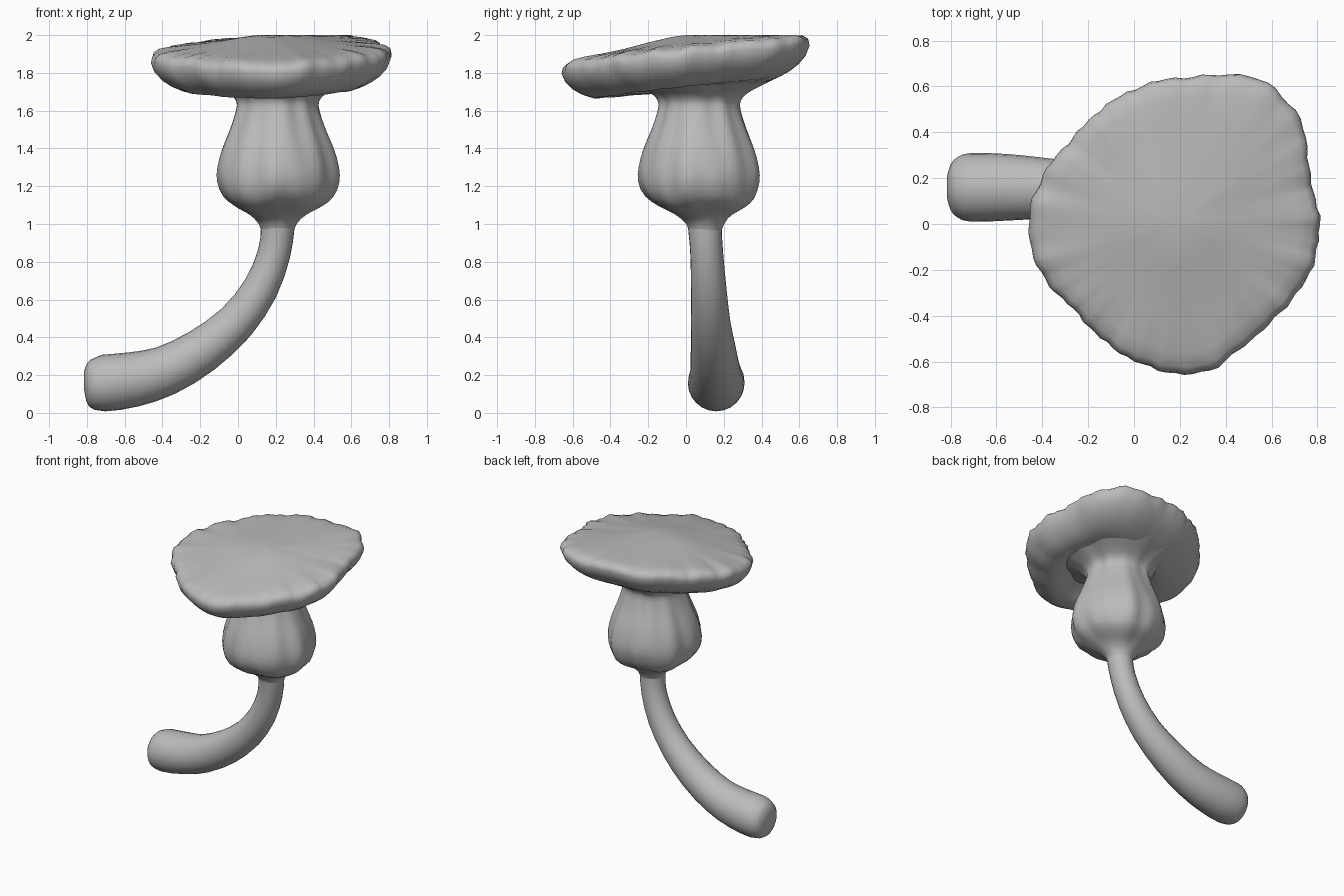
import bpy
import bmesh
from math import sin, cos, pi, radians
from mathutils import Vector

default_cube = bpy.data.objects.get("Cube")
if default_cube:
    bpy.data.objects.remove(default_cube, do_unlink=True)

# One plain clay grey for the whole model
clay = bpy.data.materials.new("clay_grey")
clay.use_nodes = True
clay.diffuse_color = (0.5, 0.5, 0.5, 1)
clay.node_tree.nodes["Principled BSDF"].inputs["Base Color"].default_value = clay.diffuse_color


def loft(name, rings, angle):
    """Skin a list of equal-length point rings and close both ends."""
    bm = bmesh.new()
    loops = [[bm.verts.new(point) for point in ring] for ring in rings]
    count = len(loops[0])
    for lower, upper in zip(loops, loops[1:]):
        for i in range(count):
            j = (i + 1) % count
            bm.faces.new((lower[i], lower[j], upper[j], upper[i]))
    for loop in (loops[0], loops[-1]):
        centre = sum((v.co for v in loop), Vector()) / count
        hub = bm.verts.new(centre)
        for i in range(count):
            bm.faces.new((loop[i], loop[(i + 1) % count], hub))
    bmesh.ops.recalc_face_normals(bm, faces=bm.faces)
    mesh = bpy.data.meshes.new(name)
    bm.to_mesh(mesh)
    bm.free()
    mesh.materials.append(clay)
    obj = bpy.data.objects.new(name, mesh)
    bpy.context.collection.objects.link(obj)
    bpy.ops.object.select_all(action="DESELECT")
    obj.select_set(True)
    bpy.context.view_layer.objects.active = obj
    bpy.ops.object.shade_smooth_by_angle(angle=radians(angle))
    return obj


def turns(count):
    return [2 * pi * i / count for i in range(count)]


def catmull(a, b, c, d, t):
    return b + t * (c - a + t * (2 * a - 5 * b + 4 * c - d + t * (3 * (b - c) + d - a))) / 2


def refine(points):
    """Add a smooth midpoint between neighbouring control points."""
    last = len(points) - 1
    result = []
    for k in range(last):
        near = [points[min(max(k + o, 0), last)] for o in (-1, 0, 1, 2)]
        result += [tuple(catmull(*column, t) for column in zip(*near)) for t in (0, 0.5)]
    return result + [points[last]]


# Curved stem: x, y, z and radius along its centre line
stem_path = refine([
    (-0.815, 0.16, 0.165, 0.05), (-0.80, 0.16, 0.165, 0.10),
    (-0.77, 0.16, 0.163, 0.132), (-0.71, 0.16, 0.158, 0.15),
    (-0.55, 0.16, 0.178, 0.145), (-0.38, 0.155, 0.225, 0.132),
    (-0.19, 0.145, 0.33, 0.12), (-0.01, 0.13, 0.48, 0.105),
    (0.12, 0.12, 0.66, 0.094), (0.19, 0.11, 0.84, 0.087),
    (0.21, 0.10, 0.98, 0.089), (0.21, 0.09, 1.1, 0.1),
])
stem_rings = []
for k, (x, y, z, radius) in enumerate(stem_path):
    centre = Vector((x, y, z))
    ahead = Vector(stem_path[min(k + 1, len(stem_path) - 1)][:3])
    behind = Vector(stem_path[max(k - 1, 0)][:3])
    tangent = (ahead - behind).normalized()
    side = (Vector((0, 1, 0)) - tangent * tangent.y).normalized()
    normal = tangent.cross(side)
    stem_rings.append([centre + radius * (cos(a) * side + sin(a) * normal) for a in turns(24)])
loft("stem", stem_rings, 60)

# Swollen bulb with soft vertical folds, flaring out under the cap
bulb_profile = refine([
    (0.94, 0.08), (1.0, 0.1), (1.05, 0.155), (1.09, 0.23), (1.14, 0.288),
    (1.22, 0.318), (1.3, 0.317), (1.4, 0.292), (1.5, 0.252),
    (1.6, 0.219), (1.65, 0.217), (1.69, 0.25), (1.73, 0.32), (1.77, 0.4),
])
bulb_rings = []
for z, radius in bulb_profile:
    swell = min(1, max(0, (z - 1) * 6))
    middle = 0.102 - 0.027 * swell
    ring = []
    for a in turns(60):
        folds = 0.6 * sin(5 * a + 2 * z) + 0.5 * sin(9 * a - 3 * z + 1) + 0.4 * sin(13 * a + 4 * z)
        r = radius * (1 + 0.035 * swell * folds)
        lift = 0.02 * sin(4 * a + 1) * swell * max(0, 1.3 - z) * 4
        ring.append(Vector((0.21 + r * cos(a), middle + r * sin(a), z + lift)))
    bulb_rings.append(ring)
loft("bulb", bulb_rings, 50)

# Cap outline: radius at every twentieth degree, counted from +x
outline = [0.63, 0.625, 0.71, 0.73, 0.655, 0.625, 0.60, 0.585, 0.615,
           0.64, 0.625, 0.58, 0.60, 0.635, 0.66, 0.61, 0.60, 0.625]


def outline_radius(a):
    step = a / (2 * pi) * len(outline)
    k = int(step)
    return catmull(*[outline[(k + o) % len(outline)] for o in (-1, 0, 1, 2)], step - k)


# Cap section: fraction of the outline and height above the tilted rim
cap_section = [
    (0.2, -0.12), (0.35, -0.13), (0.48, -0.14), (0.6, -0.155), (0.74, -0.15),
    (0.84, -0.12), (0.91, -0.088), (0.97, -0.045), (1.0, 0.005), (0.99, 0.035),
    (0.95, 0.055), (0.86, 0.068), (0.7, 0.08), (0.5, 0.094), (0.3, 0.115), (0.12, 0.13),
]
cap_rings = []
for fraction, height in cap_section:
    ring = []
    ruffle = max(0, fraction - 0.55) ** 2
    # The underside is hollow at the front left and webbed to the neck behind
    hollow = 0.065 * max(0, 1 - abs(fraction - 0.45) * 4) if height < 0 else 0
    for a in turns(108):
        wave = sin(34 * a + 2 * sin(3 * a)) + 0.6 * sin(19 * a + 1)
        r = fraction * outline_radius(a) * (1 + 0.035 * ruffle * wave)
        x, y = 0.18 + r * cos(a), r * sin(a)
        tilt = 1.868 + 0.11 * y + 0.02 * (x - 0.18)
        crease = ruffle * (0.035 * sin(13 * a + 2 * sin(2 * a)) + 0.02 * wave)
        z = tilt + height + crease + hollow * cos(a + 1.1)
        ring.append(Vector((x, y, min(2, z))))
    cap_rings.append(ring)
loft("cap", cap_rings, 50)
